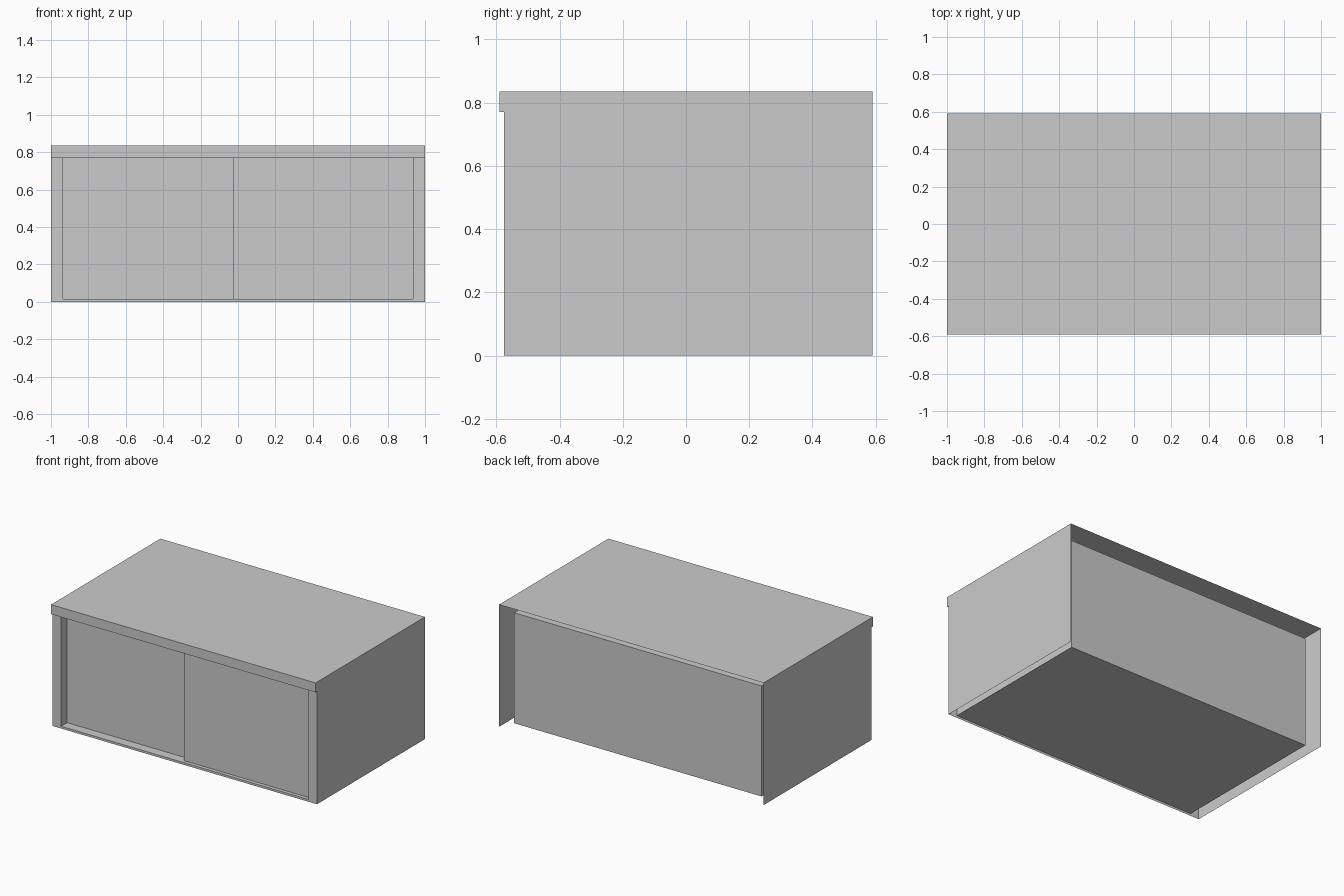
import bpy, bmesh

if "Cube" in bpy.data.objects:
    bpy.data.objects.remove(bpy.data.objects["Cube"])

W, D, H = 1.0, 0.59, 0.835              # half width, half depth, height
FRONT, BACK = -0.575, 0.52              # face frame plane, back panel plane
IN_X, IN_LO, IN_HI = 0.935, 0.015, 0.77 # opening


def finish(name, bm):
    mesh = bpy.data.meshes.new(name)
    bm.to_mesh(mesh)
    bm.free()
    obj = bpy.data.objects.new(name, mesh)
    bpy.context.collection.objects.link(obj)
    return obj


def box(name, lo, hi, drop_front=False):
    bm = bmesh.new()
    bmesh.ops.create_cube(bm, size=1)
    for v in bm.verts:
        v.co = [(a + b) / 2 + c * (b - a) for a, b, c in zip(lo, hi, v.co)]
    if drop_front:
        bm.normal_update()
        front = [f for f in bm.faces if f.normal.y < -0.9]
        bmesh.ops.delete(bm, geom=front, context='FACES')
        bmesh.ops.reverse_faces(bm, faces=bm.faces[:])
    return finish(name, bm)


# Outer shell: top, overhanging front lip and thin sides, open at back and bottom
profile = [(D, 0), (D, H), (-D, H), (-D, IN_HI), (FRONT, IN_HI), (FRONT, 0)]
bm = bmesh.new()
left = [bm.verts.new((-W, y, z)) for y, z in profile]
right = [bm.verts.new((W, y, z)) for y, z in profile]
bm.faces.new(left[::-1])
bm.faces.new(right)
for i in (1, 2, 3):
    bm.faces.new((left[i], left[i + 1], right[i + 1], right[i]))
bmesh.ops.recalc_face_normals(bm, faces=bm.faces[:])
finish("outer_shell", bm)

# Face frame: two stiles and a slim bottom rail
bm = bmesh.new()
for x0, x1, z0, z1 in ((-W, -IN_X, 0, IN_HI),
                       (-IN_X, IN_X, 0, IN_LO),
                       (IN_X, W, 0, IN_HI)):
    bm.faces.new([bm.verts.new((x, FRONT, z))
                  for x, z in ((x0, z0), (x1, z0), (x1, z1), (x0, z1))])
finish("face_frame", bm)

# Inner cabinet lining, open at the front
box("cabinet_lining", (-IN_X, FRONT, IN_LO), (IN_X, BACK, IN_HI), drop_front=True)

# Sliding doors on two tracks, right door in front
box("left_sliding_door", (-IN_X, -0.51, IN_LO), (0.025, -0.47, IN_HI))
box("right_sliding_door", (-0.025, -0.55, IN_LO), (IN_X, -0.51, IN_HI))
